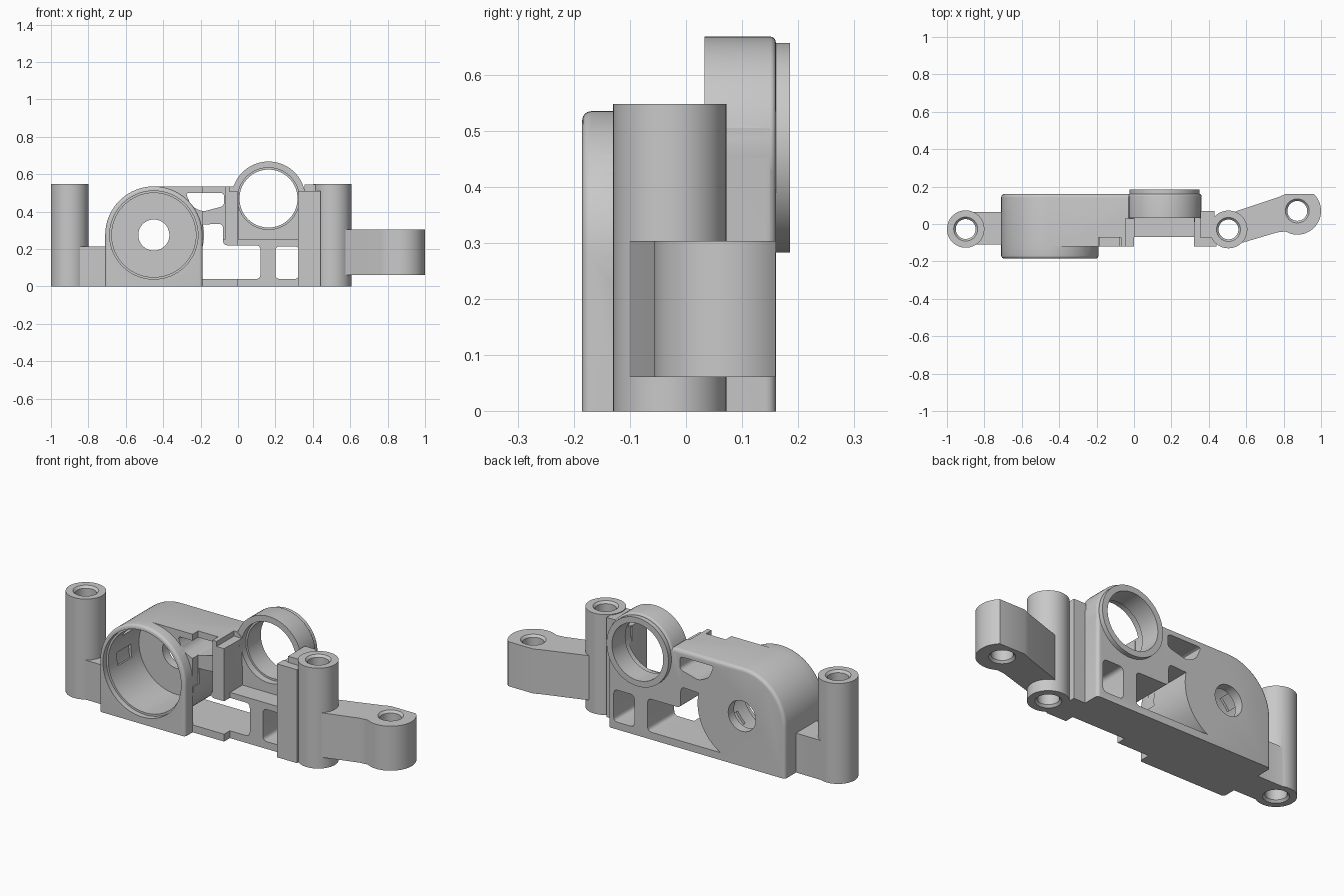
import bpy, bmesh
from math import sin, cos, radians
from mathutils import Vector

if "Cube" in bpy.data.objects:
    bpy.data.objects.remove(bpy.data.objects["Cube"])

GREY = (0.58, 0.58, 0.58, 1)
grey = bpy.data.materials.new("cast_grey")
grey.use_nodes = True
grey.diffuse_color = GREY
grey.node_tree.nodes["Principled BSDF"].inputs["Base Color"].default_value = GREY


def arc(cx, cy, r, start, end, n=24):
    """Points along an arc, angles in degrees."""
    angles = [radians(start + (end - start) * i / n) for i in range(n + 1)]
    return [(cx + r * cos(a), cy + r * sin(a)) for a in angles]


def circle(cx, cy, r, n=72):
    return arc(cx, cy, r, 0, 360, n)[:-1]


def rounded(points, r, n=4):
    """Round the corners of a closed polygon, n + 1 points per corner."""
    out = []
    for i, p in enumerate(points):
        p = Vector(p)
        a = p + (Vector(points[i - 1]) - p).normalized() * r
        b = p + (Vector(points[(i + 1) % len(points)]) - p).normalized() * r
        for k in range(n + 1):
            t = k / n
            out.append(tuple(a * (1 - t) ** 2 + p * 2 * t * (1 - t) + b * t * t))
    return out


def prism(name, outline, lo, hi, axis="Y", bevel_at=None, bevel=0.018, outline_hi=None):
    """Extrude an outline along y (points are x,z) or z (points are x,y)."""
    def place(p, d):
        return (p[0], d, p[1]) if axis == "Y" else (p[0], p[1], d)
    bm = bmesh.new()
    a = [bm.verts.new(place(p, lo)) for p in outline]
    b = [bm.verts.new(place(p, hi)) for p in (outline_hi or outline)]
    bm.faces.new(a)
    bm.faces.new(b)
    for i in range(len(a)):
        bm.faces.new((a[i - 1], a[i], b[i], b[i - 1]))
    bmesh.ops.recalc_face_normals(bm, faces=bm.faces)
    if bm.calc_volume(signed=True) < 0:
        bmesh.ops.reverse_faces(bm, faces=bm.faces)
    if bevel_at is not None:
        rim = [e for e in bm.edges
               if all(abs(v.co.y - bevel_at) < 1e-5 for v in e.verts)
               and max(v.co.z for v in e.verts) > 0.001]
        bmesh.ops.bevel(bm, geom=rim, offset=bevel, segments=4, profile=0.5, affect="EDGES")
    mesh = bpy.data.meshes.new(name)
    bm.to_mesh(mesh)
    bm.free()
    mesh.materials.append(grey)
    obj = bpy.data.objects.new(name, mesh)
    bpy.context.collection.objects.link(obj)
    return obj


def box(name, x, y, z):
    return prism(name, [(x[0], z[0]), (x[1], z[0]), (x[1], z[1]), (x[0], z[1])], *y)


def combine(obj, others, operation):
    """Apply boolean operations and discard the tools."""
    bpy.context.view_layer.objects.active = obj
    for tool in others:
        mod = obj.modifiers.new("bool", "BOOLEAN")
        mod.operation = operation
        mod.solver = "EXACT"
        mod.object = tool
        bpy.ops.object.modifier_apply(modifier=mod.name)
        bpy.data.objects.remove(tool)


def bolt_hole(x, y, lo, hi, r=0.053, c=0.012):
    """Through hole with a chamfer at each end."""
    small, wide = circle(x, y, r, 40), circle(x, y, r + c, 40)
    return [prism("hole", small, lo - 0.1, hi + 0.1, "Z"),
            prism("chamfer", wide, lo - 0.001, lo + c, "Z", outline_hi=small),
            prism("chamfer", small, hi - c, hi + 0.001, "Z", outline_hi=wide)]


BX, BZ = -0.45, 0.275      # large bore
SX, SZ = 0.163, 0.47       # small bore
FRONT, BACK = -0.12, 0.16

# Main frame with rounded shoulder
shoulder = arc(BX, BZ, 0.26, 90, 180)
frame = prism("main_frame", [(-0.71, 0), (0.36, 0), (0.36, 0.505), (0.01, 0.505), (-0.03, 0.535)] + shoulder,
              FRONT, BACK, bevel_at=BACK)

# Windows, front recesses and saddle floor
window_right = rounded([(-0.2, 0.335), (-0.08, 0.335), (-0.08, 0.22),
                        (0.12, 0.22), (0.12, 0.04), (-0.2, 0.04)], 0.025)[5:-5]
big_window = arc(BX, BZ, 0.268, -61, 12) + window_right
corner_window = [(-0.28, 0.5), (-0.25, 0.43), (-0.19, 0.4), (-0.075, 0.43), (-0.075, 0.5)]
side_window = [(0.2, 0.04), (0.325, 0.04), (0.325, 0.215), (0.2, 0.215)]
combine(frame, [
    prism("cut", big_window[::-1], -0.3, 0.3),
    prism("cut", rounded(corner_window, 0.02), -0.3, 0.3),
    prism("cut", rounded(side_window, 0.025), -0.3, 0.3),
    box("cut", (0, 0.5), (-0.3, -0.07), (-0.1, 1)),
    box("cut", (0.002, 0.32), (-0.31, 0.035), (0.25, 1.1)),
    box("cut", (-0.19, -0.07), (-0.32, -0.072), (0.25, 1.2)),
    box("cut", (-0.045, 0.1), (-0.33, 0.03), (0.507, 1.3)),
], "DIFFERENCE")

# Front housing collar and rear ring with lip
combine(frame, [
    prism("collar", [(-0.71, 0), (-0.19, 0)] + arc(BX, BZ, 0.26, 0, 180, 48),
          -0.185, FRONT + 0.005, bevel_at=-0.185, bevel=0.016),
    prism("ring", circle(SX, SZ, 0.198), 0.033, BACK, bevel_at=BACK, bevel=0.01),
    prism("lip", circle(SX, SZ, 0.187), 0.1, 0.185),
], "UNION")

# Bores, counterbores and shallow wall pockets
cuts = [
    prism("cut", circle(BX, BZ, 0.225), -0.3, 0.11),
    prism("cut", circle(BX, BZ, 0.236), -0.31, -0.155),
    prism("cut", circle(BX, BZ, 0.083), 0.0, 0.3),
    prism("cut", circle(SX, SZ, 0.155), 0.0, 0.3),
    prism("cut", circle(SX, SZ, 0.165), 0.01, 0.07),
]
for angle in (50, 140, 185, 320):
    wedge = [(BX, BZ)] + arc(BX, BZ, 0.238, angle - 9, angle + 9, 6)
    cuts.append(prism("pocket", wedge, -0.08, 0.04))
combine(frame, cuts, "DIFFERENCE")

# Right-hand bolt post (at -x) with its web
post_a = prism("right_post", circle(-0.9, -0.027, 0.1, 56), 0, 0.548, "Z")
combine(post_a, [box("web", (-0.88, -0.7), (-0.11, 0.065), (0, 0.215))], "UNION")
combine(post_a, bolt_hole(-0.9, -0.027, 0, 0.548), "DIFFERENCE")

# Left-hand bolt post (at +x) with guide, web and outrigger arm
post_b = prism("left_post", circle(0.505, -0.029, 0.101, 56), 0, 0.548, "Z")
arm = [(0.5, -0.115), (0.58, -0.1), (0.765, -0.045), (0.81, -0.04)] + \
    arc(0.873, 0.07, 0.127, -105, 45, 30) + [(0.81, 0.16), (0.775, 0.145), (0.55, 0.07), (0.48, 0.03)]
combine(post_b, [
    box("web", (0.355, 0.43), (-0.075, 0.07), (0, 0.544)),
    box("guide", (0.32, 0.44), (FRONT, -0.065), (0, 0.51)),
    prism("arm", arm, 0.061, 0.304, "Z"),
], "UNION")
combine(post_b, bolt_hole(0.505, -0.029, 0, 0.548) + bolt_hole(0.873, 0.07, 0.061, 0.304), "DIFFERENCE")

# Smooth shading with sharp edges
for obj in (frame, post_a, post_b):
    bpy.ops.object.select_all(action="DESELECT")
    obj.select_set(True)
    bpy.context.view_layer.objects.active = obj
    bpy.ops.object.shade_smooth_by_angle(angle=radians(30))
